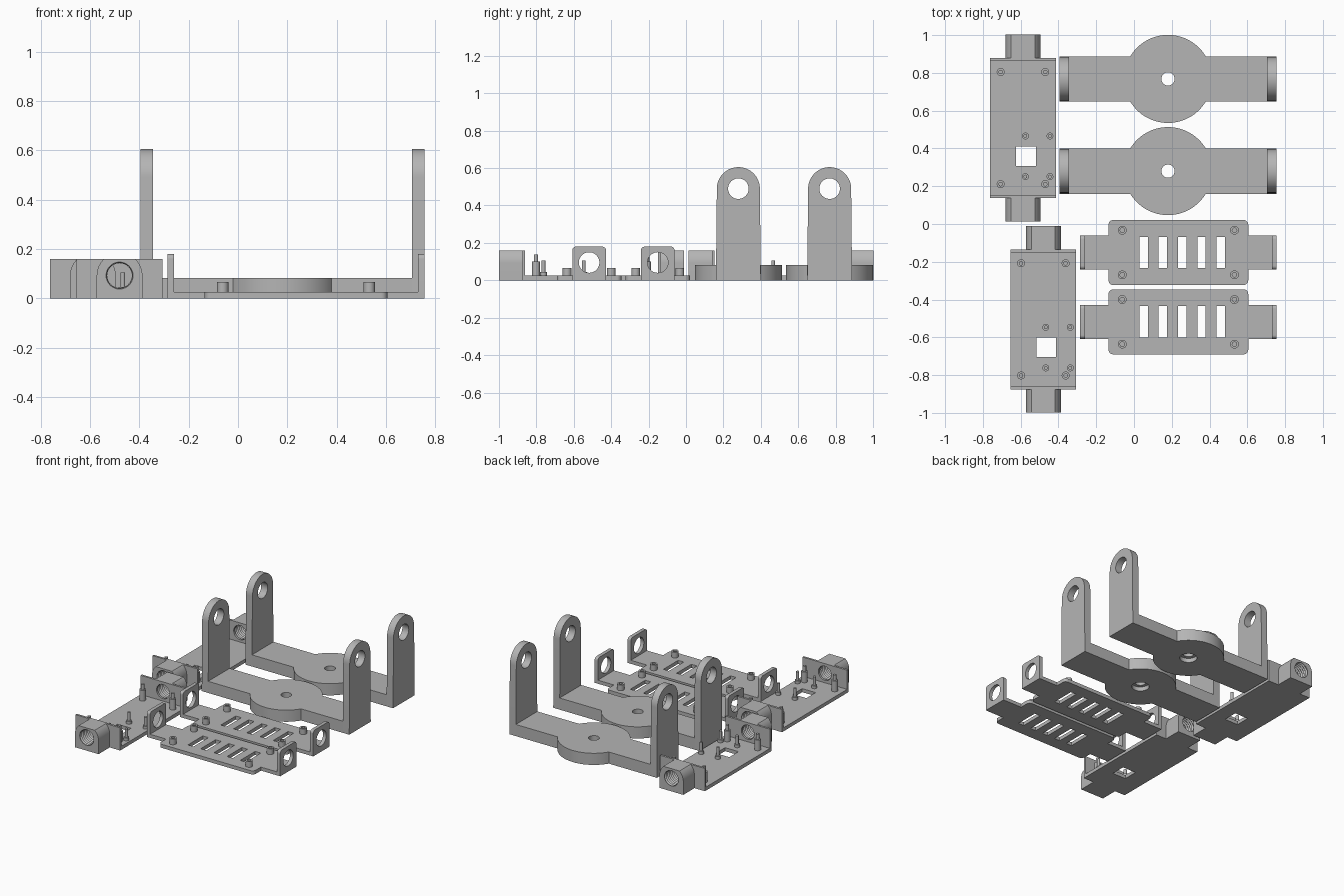
import bpy, bmesh
from math import sin, cos, pi, asin, acos, radians
from mathutils import Matrix, Vector

if "Cube" in bpy.data.objects:
    bpy.data.objects.remove(bpy.data.objects["Cube"], do_unlink=True)

grey = bpy.data.materials.new("plain grey")
grey.use_nodes = True
grey.diffuse_color = (0.46, 0.46, 0.46, 1)
grey.node_tree.nodes["Principled BSDF"].inputs["Base Color"].default_value = (0.46, 0.46, 0.46, 1)

# Local outline axes (u, v) and extrusion axis for each facing
AXES = {"x": ((0, 1, 0), (0, 0, 1), (1, 0, 0)),
        "y": ((1, 0, 0), (0, 0, 1), (0, -1, 0)),
        "z": ((1, 0, 0), (0, 1, 0), (0, 0, 1))}


def arc(cu, cv, r, a0=0, a1=2 * pi, n=40):
    closed = abs(a1 - a0 - 2 * pi) < 1e-6
    steps = n if closed else n + 1
    return [(cu + r * cos(a0 + (a1 - a0) * i / n), cv + r * sin(a0 + (a1 - a0) * i / n))
            for i in range(steps)]


def rect(u0, u1, v0, v1):
    return [(u0, v0), (u1, v0), (u1, v1), (u0, v1)]


def round_rect(u0, u1, v0, v1, r):
    return (arc(u1 - r, v1 - r, r, 0, pi / 2, 8) + arc(u0 + r, v1 - r, r, pi / 2, pi, 8)
            + arc(u0 + r, v0 + r, r, pi, 1.5 * pi, 8) + arc(u1 - r, v0 + r, r, 1.5 * pi, 2 * pi, 8))


def finish(ob):
    ob.data.materials.clear()
    ob.data.materials.append(grey)
    bpy.ops.object.select_all(action="DESELECT")
    ob.select_set(True)
    bpy.context.view_layer.objects.active = ob
    bpy.ops.object.shade_smooth_by_angle(angle=radians(30))
    return ob


def prism(name, loops, lo, hi, at=(0, 0, 0), axis="z"):
    """Extrude an outline (first loop) with holes (other loops) from lo to hi."""
    curve = bpy.data.curves.new(name, "CURVE")
    curve.dimensions, curve.fill_mode = "2D", "BOTH"
    curve.extrude = (hi - lo) / 2
    for loop in loops:
        s = curve.splines.new("POLY")
        s.points.add(len(loop) - 1)
        for p, (u, v) in zip(s.points, loop):
            p.co = (u, v, 0, 1)
        s.use_cyclic_u = True
    tmp = bpy.data.objects.new(name + "_outline", curve)
    bpy.context.collection.objects.link(tmp)
    mesh = bpy.data.meshes.new_from_object(tmp.evaluated_get(bpy.context.evaluated_depsgraph_get()))
    bpy.data.objects.remove(tmp, do_unlink=True)
    mesh.name = name
    u, v, _ = (Vector(a) for a in AXES[axis])
    w = u.cross(v)
    shift = Vector(AXES[axis][2]).dot(w) * (lo + hi) / 2
    if axis == "y":
        shift = -(lo + hi) / 2
    rot = Matrix((u, v, w)).transposed().to_4x4()
    mesh.transform(Matrix.Translation(Vector(at) + w * shift) @ rot)
    bm = bmesh.new()
    bm.from_mesh(mesh)
    bmesh.ops.remove_doubles(bm, verts=bm.verts, dist=1e-5)
    bmesh.ops.recalc_face_normals(bm, faces=bm.faces)
    bm.to_mesh(mesh)
    bm.free()
    ob = bpy.data.objects.new(name, mesh)
    bpy.context.collection.objects.link(ob)
    return finish(ob)


def lathe_cutter(radii, step, start, axis):
    """Stack of rings along an axis, closed at both ends."""
    bm = bmesh.new()
    u, v, w = (Vector(a) for a in AXES[axis])
    rings = [[bm.verts.new(u * a + v * b + w * (i * step)) for a, b in arc(0, 0, r, n=32)]
             for i, r in enumerate(radii)]
    for a, b in zip(rings, rings[1:]):
        for i in range(len(a)):
            j = (i + 1) % len(a)
            bm.faces.new((a[i], a[j], b[j], b[i]))
    bm.faces.new(rings[0])
    bm.faces.new(rings[-1])
    bmesh.ops.recalc_face_normals(bm, faces=bm.faces)
    mesh = bpy.data.meshes.new("cutter")
    bm.to_mesh(mesh)
    bm.free()
    ob = bpy.data.objects.new("cutter", mesh)
    ob.location = start
    ob.hide_render = True
    bpy.context.collection.objects.link(ob)
    return ob


def cut(ob, cutter):
    mod = ob.modifiers.new("cut", "BOOLEAN")
    mod.operation, mod.solver, mod.object = "DIFFERENCE", "EXACT", cutter
    bpy.context.view_layer.objects.active = ob
    # apply the cut ahead of the smoothing so that sharp edges are marked afresh
    bpy.context.view_layer.update()
    mesh = bpy.data.meshes.new_from_object(ob.evaluated_get(bpy.context.evaluated_depsgraph_get()))
    ob.modifiers.clear()
    ob.data = mesh
    bpy.data.objects.remove(cutter, do_unlink=True)
    finish(ob)


# U-shaped brackets: round-centred base and two tall drilled arms
def bracket(tag, cy):
    cx, half, r, w = 0.18, 0.525, 0.233, 0.12
    a = asin(w / r)
    outline = ([(half, -w), (half, w)] + arc(0, 0, r, a, pi - a, 32)
               + [(-half, w), (-half, -w)] + arc(0, 0, r, pi + a, 2 * pi - a, 32))
    base = prism("bracket_base_" + tag, [outline, arc(0, 0, 0.035)], 0, 0.082, (cx, cy, 0))
    cut(base, lathe_cutter([0.057, 0.057], 0.05, (cx, cy, -0.02), "z"))
    arm = [(-0.12, 0), (0.12, 0)] + arc(0, 0.49, 0.115, 0, pi, 28)
    for side, x in (("right", -half - 0.05), ("left", half)):
        prism(f"bracket_arm_{side}_{tag}", [arm, arc(0, 0.49, 0.055)], x, x + 0.05, (cx, cy, 0), "x")


bracket("back", 0.768)
bracket("front", 0.28)


# Slotted plates with upright drilled tabs and hollow posts
def slotted_plate(tag, cy):
    at = (0.235, cy, 0)
    bx, by, tw, tx, r = 0.37, 0.172, 0.09, 0.495, 0.025
    corner = round_rect(-bx, bx, -by, by, r)
    # split the rounded outline at each side to add the tongues
    outline = (corner[:9] + corner[9:18] + [(-bx, tw), (-tx, tw), (-tx, -tw), (-bx, -tw)]
               + corner[18:] + [(bx, -tw), (tx, -tw), (tx, tw), (bx, tw)])
    slots = [rect(u - 0.022, u + 0.022, -0.083, 0.083) for u in (-0.183, -0.083, 0.02, 0.122, 0.225)]
    prism("slotted_plate_" + tag, [outline] + slots, 0, 0.025, at)
    tab = [(-tw, 0), (tw, 0)] + arc(tw - 0.02, 0.16, 0.02, 0, pi / 2, 6) + arc(-tw + 0.02, 0.16, 0.02, pi / 2, pi, 6)
    for side, x in (("right", -tx - 0.025), ("left", tx)):
        prism(f"plate_tab_{side}_{tag}", [tab, arc(0, 0.095, 0.055)], x, x + 0.025, at, "x")
    for sx in (-1, 1):
        for sy in (-1, 1):
            post = (at[0] + sx * 0.297, cy + sy * 0.118, 0)
            prism("plate_post_" + tag, [arc(0, 0, 0.023, n=24), arc(0, 0, 0.012, n=24)], 0.02, 0.065, post)


slotted_plate("back", -0.151)
slotted_plate("front", -0.518)


# Circuit trays: square window, stepped pins, end walls, threaded end blocks
def pin(name, r, shoulder, top, at):
    prism(name + "_base", [arc(0, 0, r, n=24)], 0.02, shoulder, at)
    prism(name + "_tip", [arc(0, 0, r * 0.55, n=24)], shoulder - 0.005, top, at)


def tray(tag, cx, cy):
    at, w, zc, r, top = (cx, cy, 0), 0.174, 0.092, 0.0925, 0.16
    prism("tray_floor_" + tag, [rect(-w, w, -0.355, 0.355), rect(-0.037, 0.068, -0.2, -0.097)], 0, 0.025, at)
    for sx in (-1, 1):
        for sy in (-1, 1):
            pin("tall_pin_" + tag, 0.021, 0.1, 0.137, (cx + sx * 0.118, cy + sy * 0.297, 0))
    for x in (0.013, 0.143):
        for y in (-0.042, -0.257):
            pin("short_pin_" + tag, 0.018, 0.045, 0.105, (cx + x, cy + y, 0))
    a = asin((top - zc) / r)
    block = [(-r, 0), (r, 0)] + arc(0, zc, r, 0, a, 10) + arc(0, zc, r, pi - a, pi, 10)
    for side, s in (("front", -1), ("back", 1)):
        lo, hi = sorted((s * 0.355, s * 0.37))
        prism(f"tray_wall_{side}_{tag}", [rect(-w, w, 0, top), arc(0, zc, 0.05)], lo, hi, at, "y")
        lo, hi = sorted((s * 0.37, s * 0.494))
        ob = prism(f"threaded_block_{side}_{tag}", [block], lo, hi, at, "y")
        thread = [0.06 if i % 2 else 0.052 for i in range(20)]
        cut(ob, lathe_cutter(thread, 0.0085, (cx, cy + hi + 0.015, zc), "y"))


tray("back", -0.588, 0.508)
tray("front", -0.48, -0.505)
